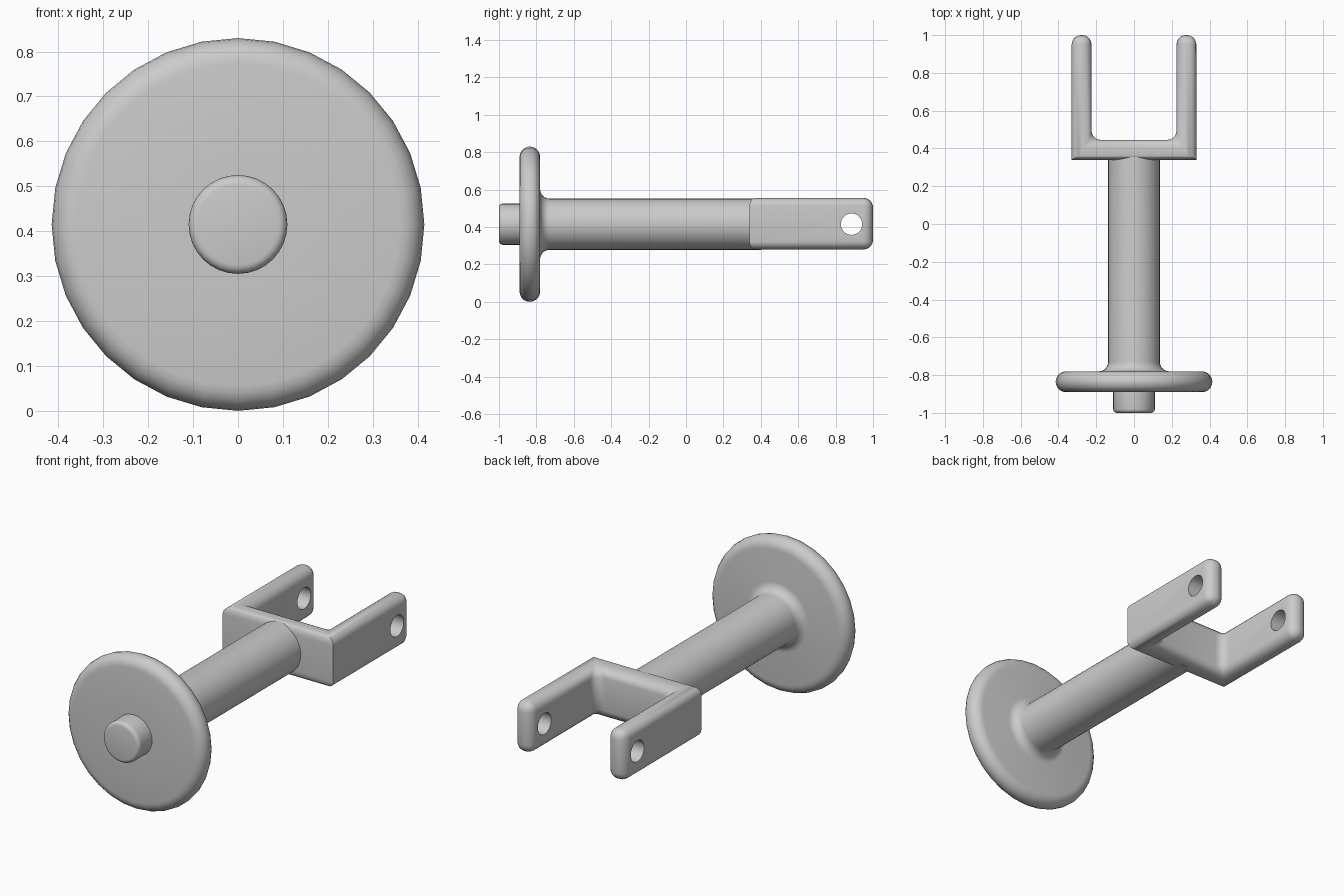
import bpy, bmesh, math
from mathutils import Matrix, Vector

default = bpy.data.objects.get("Cube")
if default:
    bpy.data.objects.remove(default)

AXIS_Z = 0.415
grey = bpy.data.materials.new("plain grey")
grey.use_nodes = True
grey.diffuse_color = (0.6, 0.6, 0.6, 1)
grey.node_tree.nodes["Principled BSDF"].inputs["Base Color"].default_value = (0.6, 0.6, 0.6, 1)


def add_object(name, bm):
    bmesh.ops.recalc_face_normals(bm, faces=bm.faces)
    mesh = bpy.data.meshes.new(name)
    bm.to_mesh(mesh)
    bm.free()
    obj = bpy.data.objects.new(name, mesh)
    bpy.context.collection.objects.link(obj)
    mesh.materials.append(grey)
    return obj


def smooth(obj, degrees=35):
    bpy.ops.object.select_all(action='DESELECT')
    obj.select_set(True)
    bpy.context.view_layer.objects.active = obj
    bpy.ops.object.shade_smooth_by_angle(angle=math.radians(degrees))


def arc(y, r, radius, start, end, steps=6):
    """Profile points (y, r) along an arc, angles in degrees from +y."""
    angles = [math.radians(start + (end - start) * i / steps) for i in range(steps + 1)]
    return [(y + radius * math.cos(a), r + radius * math.sin(a)) for a in angles]


def lathe(name, profile, segments=32):
    """Spin a (y, r) profile around the long axis."""
    bm = bmesh.new()
    verts = [bm.verts.new((0, y, AXIS_Z + r)) for y, r in profile]
    edges = [bm.edges.new(pair) for pair in zip(verts, verts[1:])]
    bmesh.ops.spin(bm, geom=verts + edges, cent=(0, 0, AXIS_Z), axis=(0, 1, 0),
                   angle=math.tau, steps=segments)
    bmesh.ops.remove_doubles(bm, verts=bm.verts, dist=0.0001)
    obj = add_object(name, bm)
    smooth(obj)
    return obj


# Knob, round-rimmed disc and filleted shaft in one turned piece
profile = [(-1.0, 0)]
profile += arc(-0.98, 0.09, 0.02, 180, 90, 4)
profile += [(-0.89, 0.11)]
profile += arc(-0.835, 0.36, 0.055, 180, 0, 10)
profile += arc(-0.73, 0.187, 0.05, 180, 270)
profile += [(0.4, 0.137), (0.4, 0)]
lathe("turned_handle", profile)

# Fork: a U outline extruded upwards
OUT, INN, FRONT, BASE, TIP = 0.33, 0.225, 0.34, 0.445, 1.0
BOTTOM, TOP = 0.28, 0.555
half = [(OUT, FRONT), (OUT, TIP), (INN, TIP), (INN, BASE)]
outline = half + [(-x, y) for x, y in reversed(half)]
bm = bmesh.new()
face = bm.faces.new([bm.verts.new((x, y, BOTTOM)) for x, y in outline])
top = bmesh.ops.extrude_face_region(bm, geom=[face])["geom"]
bmesh.ops.translate(bm, vec=(0, 0, TOP - BOTTOM),
                    verts=[v for v in top if isinstance(v, bmesh.types.BMVert)])

# Large rounding on the arms, small on the front, sharp front corners
weights = bm.edges.layers.float.new("bevel_weight_edge")
for e in bm.edges:
    a, b = e.verts
    at_front = [abs(v.co.y - FRONT) < 0.001 for v in e.verts]
    upright = abs(a.co.z - b.co.z) > 0.1
    if all(at_front):
        e[weights] = 0 if upright else 0.5
    else:
        e[weights] = 1
fork = add_object("fork", bm)
rounding = fork.modifiers.new("rounding", 'BEVEL')
rounding.limit_method = 'WEIGHT'
rounding.width = 0.05
rounding.segments = 5

# Pin holes through both arms
bm = bmesh.new()
place = Matrix.Translation(Vector((0, 0.885, AXIS_Z))) @ Matrix.Rotation(math.pi / 2, 4, 'Y')
bmesh.ops.create_cone(bm, cap_ends=True, segments=32, radius1=0.057, radius2=0.057,
                      depth=1, matrix=place)
cutter = add_object("pin_hole_cutter", bm)
cutter.hide_render = True
cutter.display_type = 'WIRE'
holes = fork.modifiers.new("pin_holes", 'BOOLEAN')
holes.operation = 'DIFFERENCE'
holes.solver = 'EXACT'
holes.object = cutter

# Apply the fork's modifiers, then drop the cutter
bpy.context.view_layer.objects.active = fork
fork.select_set(True)
for name in ("rounding", "pin_holes"):
    bpy.ops.object.modifier_apply(modifier=name)
bpy.data.objects.remove(cutter)
smooth(fork)
